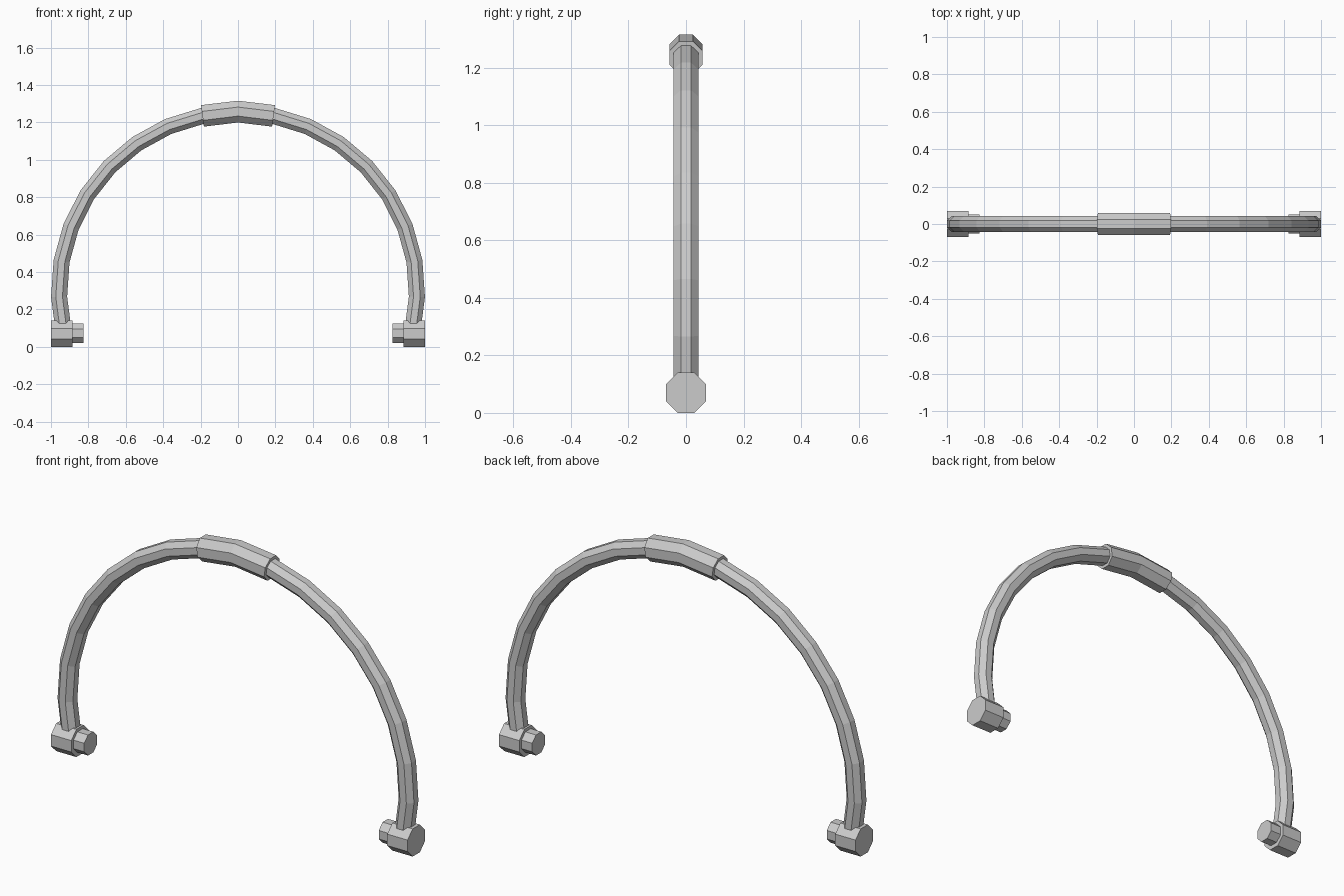
import bpy, bmesh
from math import sin, cos, pi, radians
from mathutils import Vector

if "Cube" in bpy.data.objects:
    bpy.data.objects.remove(bpy.data.objects["Cube"])

grey = bpy.data.materials.new("light_grey")
grey.use_nodes = True
colour = (0.6, 0.6, 0.6, 1)
grey.diffuse_color = colour
grey.node_tree.nodes["Principled BSDF"].inputs["Base Color"].default_value = colour


def octagon_tube(name, rings):
    """Closed flat-sided tube; each ring is (centre, outward direction, apothem)."""
    bm = bmesh.new()
    loops = []
    for centre, out, apothem in rings:
        r = apothem / cos(pi / 8)
        angles = [(i + 0.5) * pi / 4 for i in range(8)]
        loops.append([bm.verts.new(Vector(centre) + r * (cos(a) * Vector(out) + sin(a) * Vector((0, 1, 0))))
                      for a in angles])
    for a, b in zip(loops, loops[1:]):
        for i in range(8):
            j = (i + 1) % 8
            bm.faces.new((a[i], a[j], b[j], b[i]))
    bm.faces.new(loops[0])
    bm.faces.new(loops[-1])
    bmesh.ops.recalc_face_normals(bm, faces=bm.faces)
    mesh = bpy.data.meshes.new(name)
    bm.to_mesh(mesh)
    bm.free()
    mesh.materials.append(grey)
    obj = bpy.data.objects.new(name, mesh)
    bpy.context.collection.objects.link(obj)
    return obj


# Curved handle: an arc continuing a little past the half circle
CENTRE_Z, RADIUS, STEP = 0.297, 0.957, radians(11.47)
rings = []
for i in range(-9, 10):
    out = Vector((sin(i * STEP), 0, cos(i * STEP)))
    rings.append((Vector((0, 0, CENTRE_Z)) + RADIUS * out, out, 0.043))
octagon_tube("handle_arc", rings)

# Grip sleeve, bent once in the middle
tilt = radians(7.5)
octagon_tube("grip_sleeve", [
    ((-0.19, 0, 1.235), (-sin(tilt), 0, cos(tilt)), 0.058),
    ((0, 0, 1.258), (0, 0, 1), 0.058),
    ((0.19, 0, 1.235), (sin(tilt), 0, cos(tilt)), 0.058)])

# Pivot ends with a narrower pin pointing inwards
UP = (0, 0, 1)
for side, s in (("left", 1), ("right", -1)):
    octagon_tube(side + "_pivot", [((s * x, 0, 0.07), UP, 0.07) for x in (0.886, 1.0)])
    octagon_tube(side + "_pin", [((s * x, 0, 0.073), UP, 0.052) for x in (0.826, 0.9)])
